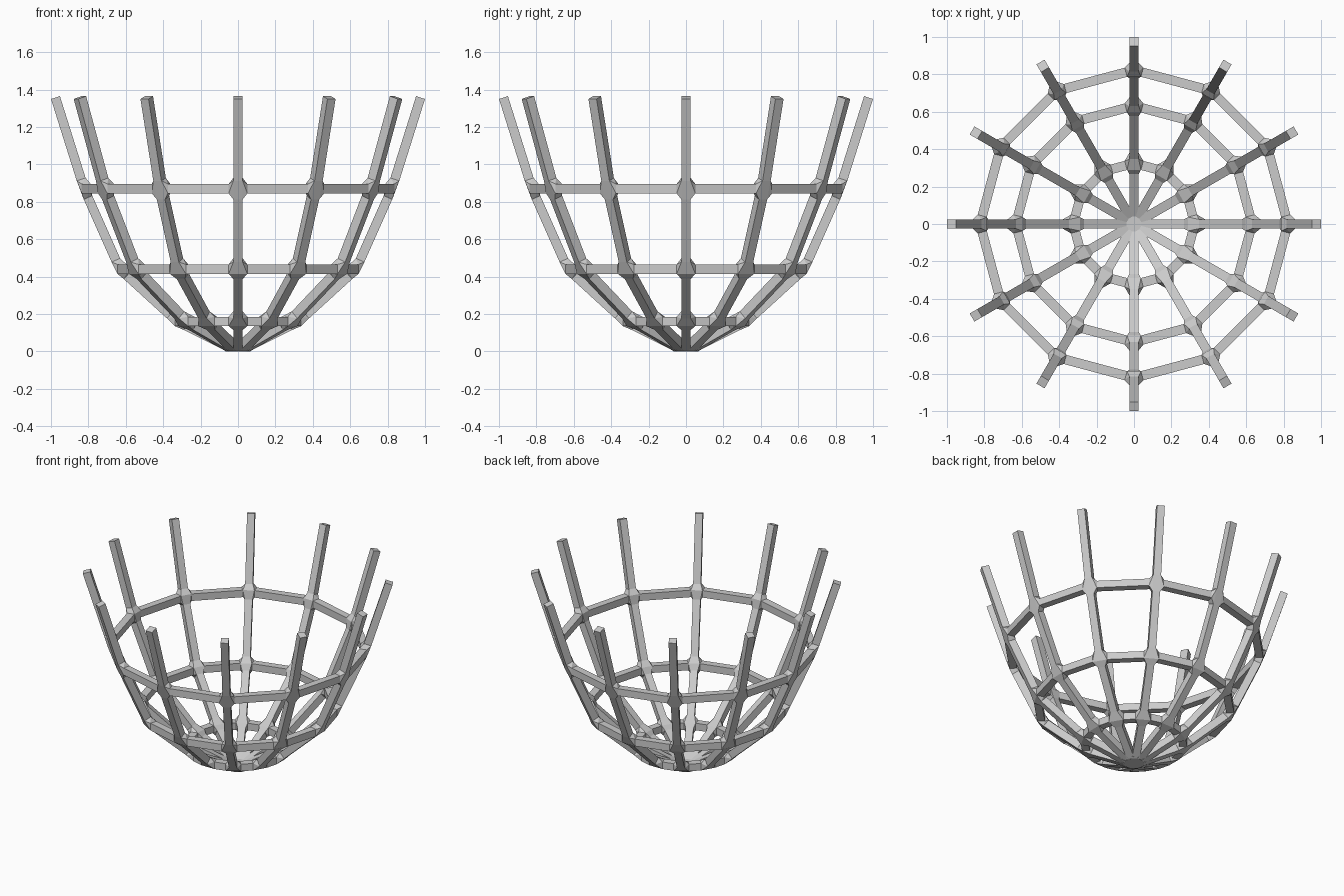
import bpy, bmesh
from math import pi
from mathutils import Vector, Matrix

if "Cube" in bpy.data.objects:
    bpy.data.objects.remove(bpy.data.objects["Cube"])

N = 12          # number of ribs
H = 0.025       # half thickness of every bar
GAP = 0.052     # distance from a joint centre to where its bars begin
# rib centreline (radius, height): foot, three ring joints, tip
PROFILE = [(0.05, 0.023), (0.325, 0.16), (0.632, 0.44), (0.823, 0.87), (0.976, 1.357)]


def finish(name, bm):
    bmesh.ops.recalc_face_normals(bm, faces=bm.faces)
    me = bpy.data.meshes.new(name)
    bm.to_mesh(me)
    bm.free()
    bpy.context.collection.objects.link(bpy.data.objects.new(name, me))


def point(k, i):
    r, z = PROFILE[k]
    return Matrix.Rotation(2 * pi * i / N, 3, 'Z') @ Vector((r, 0, z))


def square(centre, axis, side):
    """Four corners of a bar cross-section."""
    s = side.normalized() * H
    t = axis.cross(side).normalized() * H
    return [centre + s + t, centre - s + t, centre - s - t, centre + s - t]


def bar(bm, qa, qb):
    a = [bm.verts.new(p) for p in qa]
    b = [bm.verts.new(p) for p in qb]
    for j in range(4):
        bm.faces.new((a[j], a[(j + 1) % 4], b[(j + 1) % 4], b[j]))
    bm.faces.new(a)
    bm.faces.new(b)


def hull(bm, points):
    verts = [bm.verts.new(p) for p in points]
    res = bmesh.ops.convex_hull(bm, input=verts)
    inside = {g for g in res["geom_interior"] + res["geom_unused"]
              if isinstance(g, bmesh.types.BMVert)}
    bmesh.ops.delete(bm, geom=list(inside), context='VERTS')


ribs, rings, joints, foot = (bmesh.new() for _ in range(4))
sockets = {}    # joint -> cross-section corners of the bars meeting there
foot_points = []
last = len(PROFILE) - 1

for i in range(N):
    # ribs: bars running up the bowl
    side = Matrix.Rotation(2 * pi * i / N, 3, 'Z') @ Vector((0, 1, 0))
    for k in range(last):
        a, b = point(k, i), point(k + 1, i)
        d = (b - a).normalized()
        qa = square(a if k == 0 else a + d * GAP, d, side)
        qb = square(b if k + 1 == last else b - d * GAP, d, side)
        bar(ribs, qa, qb)
        if k == 0:
            foot_points += qa
        sockets.setdefault((k, i), []).extend(qa)
        sockets.setdefault((k + 1, i), []).extend(qb)
    # rings: level bars between neighbouring ribs
    for k in range(1, last):
        a, b = point(k, i), point(k, (i + 1) % N)
        d = (b - a).normalized()
        g = 0.045
        qa = square(a + d * g, d, Vector((0, 0, 1)))
        qb = square(b - d * g, d, Vector((0, 0, 1)))
        bar(rings, qa, qb)
        sockets.setdefault((k, i), []).extend(qa)
        sockets.setdefault((k, (i + 1) % N), []).extend(qb)

# faceted joints where ribs and rings cross
for (k, i), pts in sockets.items():
    if 0 < k < last:
        hull(joints, pts)

# small hub under the bowl
hull(foot, foot_points)

finish("ribs", ribs)
finish("rings", rings)
finish("joints", joints)
finish("foot_hub", foot)
